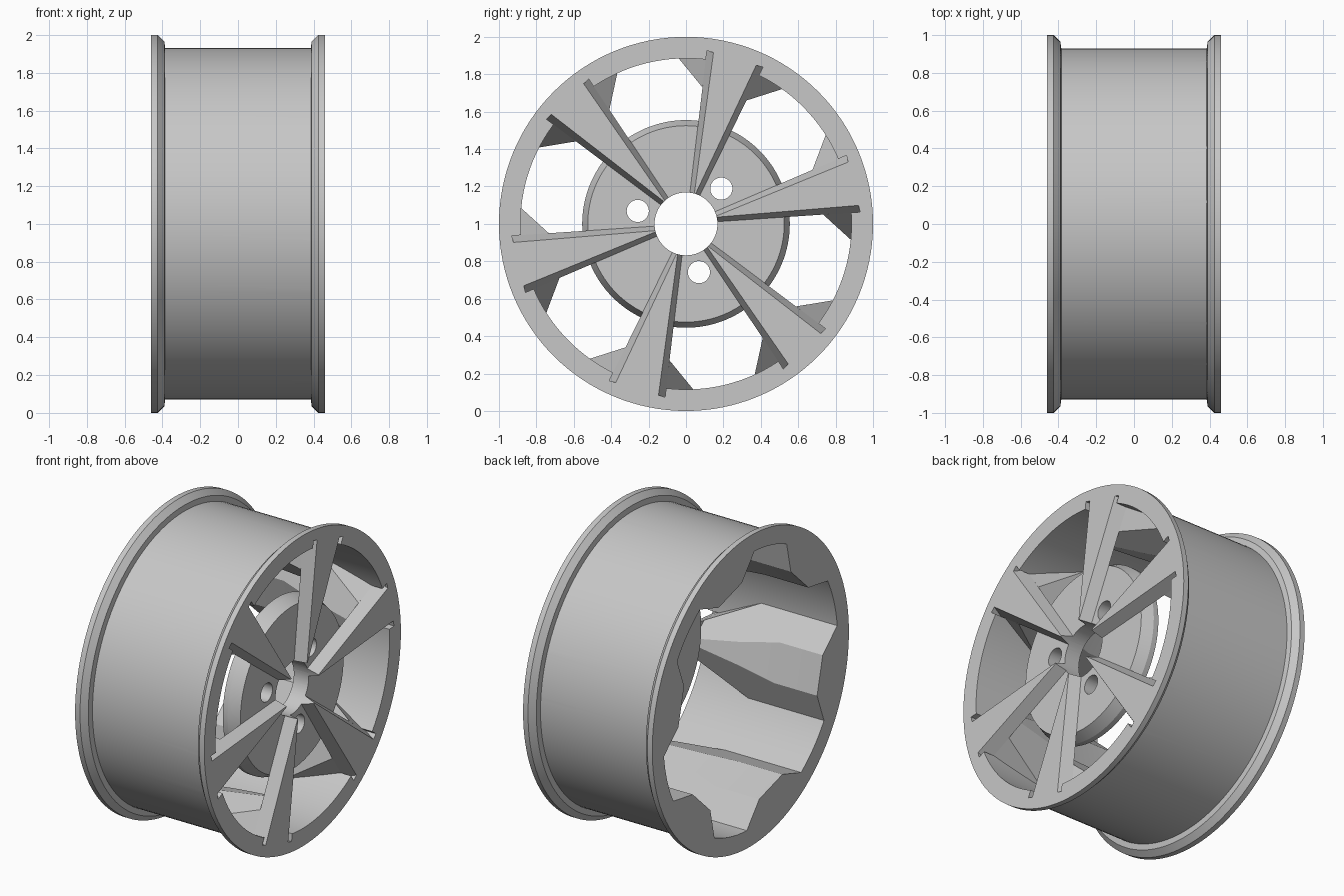
import bpy, bmesh, math
from mathutils import Matrix, Vector

if "Cube" in bpy.data.objects:
    bpy.data.objects.remove(bpy.data.objects["Cube"])

metal = bpy.data.materials.new("grey_metal")
metal.use_nodes = True
GREY = (0.57, 0.57, 0.57, 1)
metal.diffuse_color = GREY
metal.node_tree.nodes["Principled BSDF"].inputs["Base Color"].default_value = GREY

SPOKES = 6
FIRST = math.radians(13.5)
ANGLES = [FRST_STEP * math.tau / SPOKES + FIRST for FRST_STEP in range(SPOKES)]
FRONT, HUB_FACE = 0.46, 0.385


def finish(name, bm):
    bmesh.ops.recalc_face_normals(bm, faces=bm.faces)
    mesh = bpy.data.meshes.new(name)
    bm.to_mesh(mesh)
    bm.free()
    mesh.materials.append(metal)
    obj = bpy.data.objects.new(name, mesh)
    bpy.context.collection.objects.link(obj)
    return obj


def lathe(name, profile, steps=128):
    """Spin a closed (x, radius) profile about the wheel axis."""
    bm = bmesh.new()
    rings = []
    for i in range(steps):
        a = i * math.tau / steps
        rings.append([bm.verts.new((x, r * math.cos(a), 1 + r * math.sin(a))) for x, r in profile])
    n = len(profile)
    for i in range(steps):
        p, q = rings[i], rings[(i + 1) % steps]
        for j in range(n):
            k = (j + 1) % n
            bm.faces.new((p[j], p[k], q[k], q[j]))
    return finish(name, bm)


def lofts(name, sections):
    """Loft (x, outline) sections and repeat them at every spoke angle."""
    bm = bmesh.new()
    for a in ANGLES:
        c, s = math.cos(a), math.sin(a)
        rows = [[bm.verts.new((x, u * c - v * s, 1 + u * s + v * c)) for u, v in pts]
                for x, pts in sections]
        n = len(rows[0])
        for p, q in zip(rows, rows[1:]):
            for j in range(n):
                k = (j + 1) % n
                bm.faces.new((p[j], p[k], q[k], q[j]))
        bm.faces.new(rows[0])
        bm.faces.new(rows[-1])
    return finish(name, bm)


def rods(name, spots, radius):
    """Cylinders along the wheel axis, used as cutters."""
    bm = bmesh.new()
    for y, z in spots:
        place = Matrix.Translation(Vector((0.35, y, 1 + z))) @ Matrix.Rotation(math.pi / 2, 4, 'Y')
        bmesh.ops.create_cone(bm, cap_ends=True, segments=64, radius1=radius,
                              radius2=radius, depth=0.6, matrix=place)
    return finish(name, bm)


def cut(obj, cutter):
    mod = obj.modifiers.new("cut", 'BOOLEAN')
    mod.operation, mod.solver, mod.object = 'DIFFERENCE', 'EXACT', cutter
    bpy.context.view_layer.objects.active = obj
    bpy.ops.object.modifier_apply(modifier=mod.name)


def mirrored(half):
    """Complete a half outline across the spoke centre line."""
    return half + [(u, -v) for u, v in reversed(half)]


# Barrel with a lip at each end
lip = [(0.385, 0.93), (0.39, 0.965), (0.425, 1.0), (FRONT, 1.0), (FRONT, 0.885)]
barrel = lathe("barrel", lip + [(-x, r) for x, r in reversed(lip)])

# Slots in the front lip that receive the spoke ends
slot = mirrored([(0.8, 0.135), (0.92, 0.156)])
slots = lofts("slot_cutter", [(HUB_FACE, slot), (FRONT + 0.05, slot)])
cut(barrel, slots)

# Hub plate with a bevelled rim
hub = lathe("hub_plate", [(0.28, 0.1), (0.28, 0.555), (0.315, 0.555), (HUB_FACE, 0.525), (HUB_FACE, 0.1)])

# Wedge spokes with sloping sides
spokes = lofts("spokes", [
    (HUB_FACE, mirrored([(0.14, 0.023), (0.92, 0.156)])),
    (FRONT, mirrored([(0.16, 0.002), (0.92, 0.119)]))])

# Ribs inside the barrel: a ramp rises under each spoke, and the flanks
# continue the slope of the spoke sides
rib = [(0.90, 0.06), (0.865, 0.292), (0.837, 0.288)]
ribs = lofts("barrel_ribs", [
    (-FRONT, mirrored(rib + [(0.725, 0.123)])),
    (-0.15, mirrored(rib + [(0.725, 0.123)])),
    (0.08, mirrored(rib + [(0.69, 0.071)])),
    (HUB_FACE, mirrored([(0.91, 0.06), (0.90, 0.152), (0.725, 0.123), (0.655, 0.02)]))])

# Centre bore and bolt holes
bore = rods("bore_cutter", [(0, 0)], 0.168)
bolt_angles = [math.radians(45 + 120 * i) for i in range(3)]
bolts = rods("bolt_cutter", [(0.267 * math.cos(a), 0.267 * math.sin(a)) for a in bolt_angles], 0.059)
cut(hub, bore)
cut(hub, bolts)
cut(spokes, bore)

for helper in (slots, bore, bolts):
    bpy.data.objects.remove(helper)

# Smooth round surfaces, keep hard edges
bpy.ops.object.select_all(action='DESELECT')
for obj in (barrel, hub, spokes, ribs):
    obj.select_set(True)
bpy.context.view_layer.objects.active = barrel
bpy.ops.object.shade_smooth_by_angle(angle=math.radians(20))
